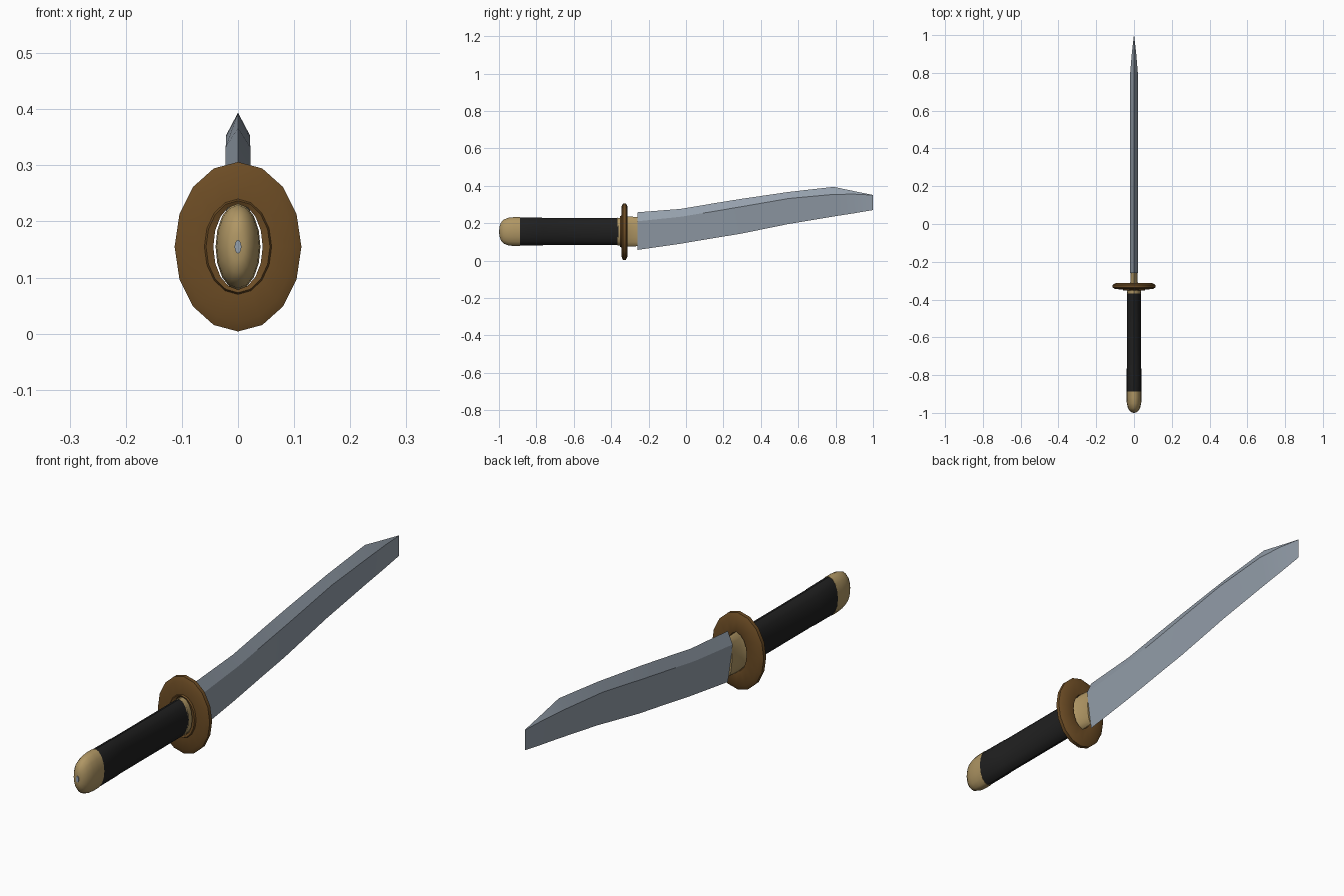
import bpy, bmesh, math

cube = bpy.data.objects.get("Cube")
if cube:
    bpy.data.objects.remove(cube, do_unlink=True)

MID = 0.155   # height of the grip axis
SIDES = 16


def material(name, rgb):
    mat = bpy.data.materials.new(name)
    mat.use_nodes = True
    mat.diffuse_color = (*rgb, 1)
    mat.node_tree.nodes["Principled BSDF"].inputs["Base Color"].default_value = (*rgb, 1)
    return mat


steel = material("steel", (0.30, 0.35, 0.41))
brass = material("brass", (0.43, 0.305, 0.127))
bronze = material("bronze", (0.15, 0.072, 0.018))
wrap = material("black wrap", (0.014, 0.014, 0.014))


def loft(name, rings, mat, closed=False, angle=40):
    """Skin a series of point rings; cap both ends, or join last to first."""
    bm = bmesh.new()
    loops = [[bm.verts.new(p) for p in ring] for ring in rings]
    pairs = list(zip(loops, loops[1:]))
    if closed:
        pairs.append((loops[-1], loops[0]))
    else:
        bm.faces.new(loops[0])
        bm.faces.new(loops[-1])
    for a, b in pairs:
        n = len(a)
        for i in range(n):
            j = (i + 1) % n
            bm.faces.new((a[i], a[j], b[j], b[i]))
    bmesh.ops.remove_doubles(bm, verts=bm.verts, dist=0.0001)
    bmesh.ops.recalc_face_normals(bm, faces=bm.faces)
    mesh = bpy.data.meshes.new(name)
    bm.to_mesh(mesh)
    bm.free()
    mesh.materials.append(mat)
    obj = bpy.data.objects.new(name, mesh)
    bpy.context.collection.objects.link(obj)
    bpy.ops.object.select_all(action='DESELECT')
    obj.select_set(True)
    bpy.context.view_layer.objects.active = obj
    bpy.ops.object.shade_smooth_by_angle(angle=math.radians(angle))
    return obj


def oval(y, rx, rz):
    steps = [math.tau * i / SIDES for i in range(SIDES)]
    return [(rx * math.sin(t), y, MID + rz * math.cos(t)) for t in steps]


def ovals(name, profile, mat, **options):
    return loft(name, [oval(*p) for p in profile], mat, **options)


# Blade stations: y, spine height, shoulder height, edge height, half width
stations = [
    (-0.26, 0.258, 0.210, 0.057, 0.021),
    (-0.03, 0.276, 0.234, 0.090, 0.021),
    (0.16, 0.308, 0.265, 0.122, 0.021),
    (0.29, 0.329, 0.287, 0.143, 0.022),
    (0.55, 0.367, 0.332, 0.196, 0.022),
    (0.79, 0.394, 0.354, 0.236, 0.021),
    (0.90, 0.371, 0.355, 0.253, 0.012),
    (1.00, 0.351, 0.350, 0.270, 0.0004),
]
loft("blade", [[(0, y, top), (w, y, mid), (0, y, low), (-w, y, mid)]
               for y, top, mid, low, w in stations], steel, angle=14)

# Collar between grip and blade
ovals("collar", [(-0.335, 0.034, 0.072), (-0.315, 0.02, 0.081),
                 (-0.26, 0.018, 0.078)], brass)
ovals("ferrule", [(-0.367, 0.038, 0.074), (-0.335, 0.037, 0.073)], brass)

# Oval guard with a raised lip around an open centre
ovals("guard", [(-0.348, 0.044, 0.076), (-0.352, 0.057, 0.082),
                (-0.346, 0.060, 0.085), (-0.345, 0.098, 0.134),
                (-0.337, 0.113, 0.151), (-0.322, 0.113, 0.151),
                (-0.313, 0.098, 0.134), (-0.312, 0.057, 0.082),
                (-0.314, 0.044, 0.076)], bronze, closed=True)

# Grip
ovals("grip", [(-0.89, 0.040, 0.075), (-0.77, 0.040, 0.074),
               (-0.765, 0.038, 0.073), (-0.36, 0.038, 0.073)], wrap)

# Rounded pommel and the small pin end in it
ovals("pommel", [(-0.997, 0.012, 0.026), (-0.99, 0.022, 0.047),
                 (-0.975, 0.032, 0.064), (-0.95, 0.038, 0.074),
                 (-0.92, 0.040, 0.077), (-0.888, 0.040, 0.077)], brass, angle=60)
ovals("pin_end", [(-1.0, 0.006, 0.012), (-0.985, 0.006, 0.012)], steel)
